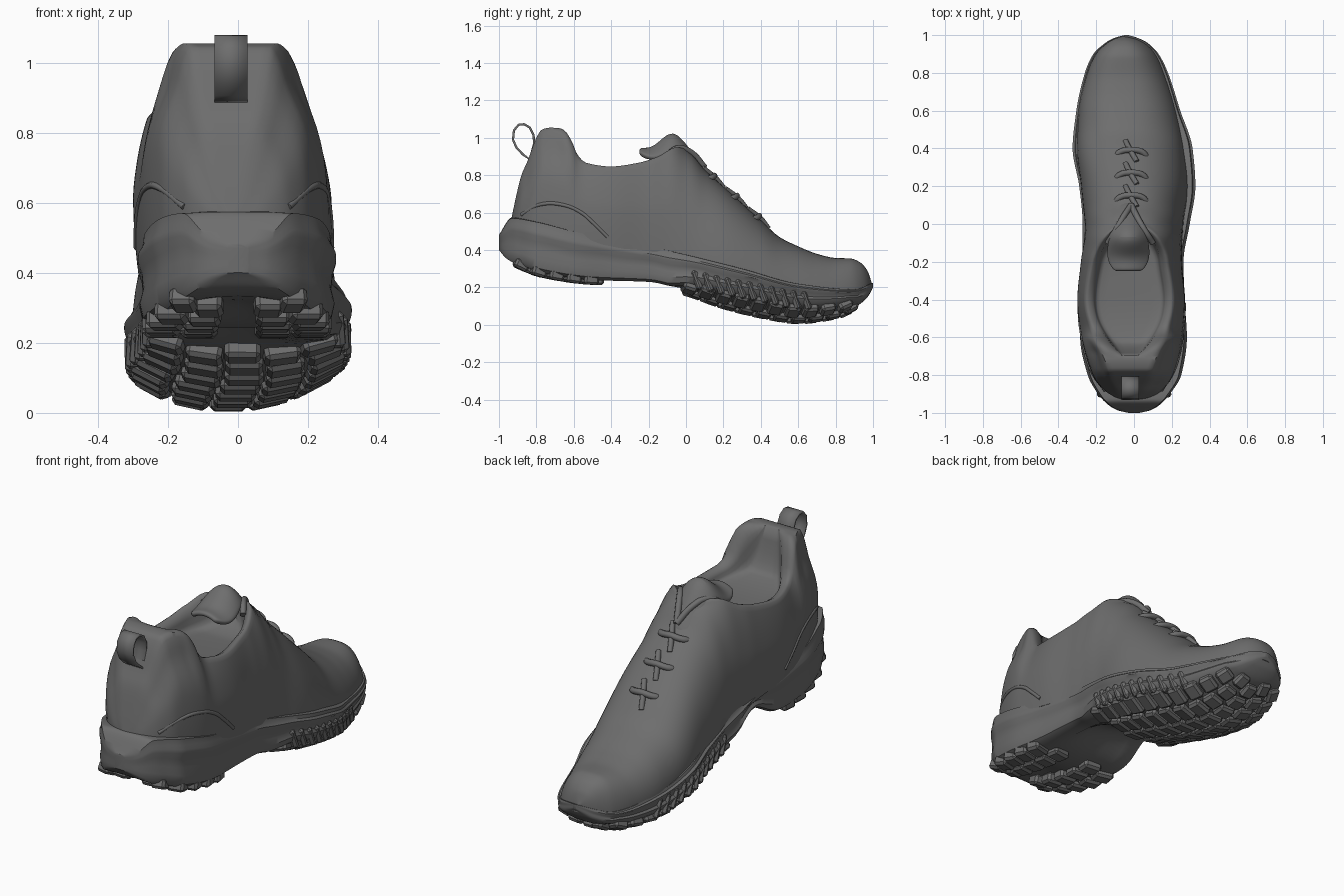
import bpy, bmesh, math
from mathutils import Vector, Matrix

if "Cube" in bpy.data.objects:
    bpy.data.objects.remove(bpy.data.objects["Cube"])

grey = bpy.data.materials.new("dark_grey")
grey.diffuse_color = (0.155, 0.155, 0.155, 1)
grey.use_nodes = True
grey.node_tree.nodes["Principled BSDF"].inputs["Base Color"].default_value = grey.diffuse_color


def curve(*pts):
    """Monotone cubic interpolation through (y, value) pairs."""
    xs, vs = [p[0] for p in pts], [p[1] for p in pts]
    d = [(vs[i + 1] - vs[i]) / (xs[i + 1] - xs[i]) for i in range(len(xs) - 1)]
    m = [d[0]] + [0 if a * b <= 0 else 2 * a * b / (a + b) for a, b in zip(d, d[1:])] + [d[-1]]

    def f(x):
        x = min(max(x, xs[0]), xs[-1])
        i = max(k for k in range(len(d)) if xs[k] <= x)
        h = xs[i + 1] - xs[i]
        t = (x - xs[i]) / h
        return ((2*t**3 - 3*t*t + 1) * vs[i] + (t**3 - 2*t*t + t) * h * m[i]
                + (3*t*t - 2*t**3) * vs[i + 1] + (t**3 - t*t) * h * m[i + 1])
    return f


def finish(name, bm, angle=40):
    bmesh.ops.recalc_face_normals(bm, faces=bm.faces)
    me = bpy.data.meshes.new(name)
    bm.to_mesh(me)
    bm.free()
    ob = bpy.data.objects.new(name, me)
    bpy.context.collection.objects.link(ob)
    me.materials.append(grey)
    bpy.ops.object.select_all(action='DESELECT')
    ob.select_set(True)
    bpy.context.view_layer.objects.active = ob
    bpy.ops.object.shade_smooth_by_angle(angle=math.radians(angle))
    return ob


def loft(name, rows, closed=True, angle=40):
    bm = bmesh.new()
    grid = [[bm.verts.new(p) for p in r] for r in rows]
    n = len(rows[0])
    for a, b in zip(grid, grid[1:]):
        for j in range(n if closed else n - 1):
            k = (j + 1) % n
            bm.faces.new((a[j], a[k], b[k], b[j]))
    if closed:
        bm.faces.new(grid[0])
        bm.faces.new(grid[-1])
    bmesh.ops.remove_doubles(bm, verts=bm.verts, dist=0.0004)
    return finish(name, bm, angle)


def tube(name, pts, r):
    cu = bpy.data.curves.new(name, 'CURVE')
    cu.dimensions = '3D'
    cu.bevel_depth, cu.bevel_resolution, cu.resolution_u = r, 3, 6
    cu.use_fill_caps = True
    sp = cu.splines.new('BEZIER')
    sp.bezier_points.add(len(pts) - 1)
    for bp, p in zip(sp.bezier_points, pts):
        bp.co = p
        bp.handle_left_type = bp.handle_right_type = 'AUTO'
    ob = bpy.data.objects.new(name, cu)
    me = bpy.data.meshes.new_from_object(ob)
    bpy.data.objects.remove(ob)
    bm = bmesh.new()
    bm.from_mesh(me)
    return finish(name, bm, 50)


# Shape curves along the length of the shoe
sole_l = curve((-1, -.03), (-.985, -.09), (-.95, -.145), (-.9, -.19), (-.8, -.245), (-.6, -.285), (-.4, -.285), (-.2, -.272),
               (0, -.272), (.2, -.29), (.4, -.325), (.6, -.305), (.8, -.26), (.9, -.215), (.96, -.15), (.985, -.105), (1, -.05))
sole_r = curve((-1, .03), (-.985, .09), (-.95, .145), (-.9, .19), (-.8, .25), (-.6, .28), (-.4, .268), (-.2, .262),
               (0, .295), (.2, .325), (.4, .31), (.6, .245), (.8, .18), (.9, .13), (.96, .07), (.985, .02), (1, -.03))
up_l = curve((-.935, -.02), (-.92, -.09), (-.88, -.16), (-.8, -.225), (-.6, -.285), (-.4, -.305), (-.2, -.287), (0, -.265),
             (.2, -.28), (.4, -.3), (.6, -.29), (.8, -.245), (.9, -.2), (.95, -.15), (.98, -.1), (.993, -.05))
up_r = curve((-.935, .02), (-.92, .09), (-.88, .16), (-.8, .22), (-.6, .275), (-.4, .285), (-.2, .27), (0, .27),
             (.2, .285), (.4, .265), (.6, .225), (.8, .163), (.9, .118), (.95, .072), (.98, .02), (.993, -.03))
bottom = curve((-1, .4), (-.96, .345), (-.9, .3), (-.75, .245), (-.5, .21), (-.2, .2), (0, .15), (.2, .08), (.4, .03),
               (.6, 0), (.8, .025), (.9, .07), (.97, .14), (1, .2))
line = curve((-1, .48), (-.93, .57), (-.8, .55), (-.6, .5), (-.4, .46), (-.2, .42), (0, .375), (.3, .3), (.6, .22),
             (.9, .19), (1, .225))
top = curve((-.935, .56), (-.91, .68), (-.88, .8), (-.85, .87), (-.8, 1), (-.77, 1.045), (-.72, 1.055), (-.65, 1.03),
            (-.61, .97), (-.58, .9), (-.53, .86), (-.4, .842), (-.25, .86), (-.15, .89), (-.05, .94), (.02, .92),
            (.1, .83), (.2, .74), (.3, .65), (.4, .56), (.5, .47), (.6, .42), (.7, .38), (.8, .358), (.88, .355),
            (.93, .335), (.97, .29), (.993, .225))
open_angle = curve((-.935, 80), (-.85, 70), (-.72, 64), (-.6, 55), (-.4, 45), (-.2, 49), (-.08, 62), (.07, 90), (1, 90))
fullness = curve((-.935, .8), (-.7, .75), (-.4, .65), (-.1, .7), (.2, .85), (.5, .85), (.8, .75), (1, .75))
insole = curve((-.73, 1.2), (-.69, 1.02), (-.66, .9), (-.62, .83), (-.4, .79), (-.15, .78), (-.06, .8), (0, .85), (.06, 1))
crown = curve((-.1, 0), (.1, .07), (.4, .1), (.8, .07), (1, 0))


def rise(y, u):
    """Lift of the underside at a fraction of the half width: domed forefoot, cut-away inner arch."""
    return crown(y) * abs(u) ** 2.3 + (.1 * min(1, -u * 1.6) * math.exp(-((y + .2) / .13) ** 2) if u < 0 else 0)


def surf(y, th, side):
    """Point on the upper at a girth angle: 0 at the sole, open_angle at the rim."""
    z0, zt, l, r = line(y) - .04, top(y), up_l(y), up_r(y)
    c, w = (l + r) / 2, (r - l) / 2
    tm = math.radians(open_angle(y))
    s = math.sin(min(th, tm))
    f = s / math.sin(tm)
    if y < .1:
        w *= 1 - .06 * max(0, 1 - f / .5) * min(1, (.1 - y) / .2)
    if y < -.6:
        w *= 1 - .1 * min(1, (-.6 - y) / .08) * math.exp(-((f - .8) / .15) ** 2)
    x = c - .02 * s + side * w * max(math.cos(min(th, tm)), 0) ** fullness(y)
    return Vector((x, y, z0 + (zt - z0) * f))


# Upper with padded collar and shallow foot bed, rounded behind the heel
N, rows = 16, []
for i in range(141):
    y = .029 - .964 * math.cos(math.pi * i / 140)
    tm, zt = math.radians(open_angle(y)), top(y)
    halves = []
    for side in (1, -1):
        h = [surf(y, tm * k / N, side) for k in range(N + 1)]
        rim, cx = h[-1], (up_l(y) + up_r(y)) / 2 - .02 * math.sin(tm)
        half = abs(rim.x - cx)
        dep = max(zt - insole(y), 0)
        puff = min(.01, half * .15, dep * .1)
        back = math.sqrt(max(.2, 1 - (max(0, -.48 - y) / .24) ** 2))
        for inset, f in ((.01, 0), (.02, 0), (.032, .03), (.044, .15), (.05, .4), (.055, .7),
                         (.062, .9), (.08, .98), (.12, 1)):
            z = zt - f * dep + (puff if inset < .03 else 0)
            q = 1 - (1 - back) * min(1, inset / .04)
            h.append(Vector((cx + side * max((half - inset) * q, half * .15), y, z)))
        halves.append(h)
    rows.append(halves[0] + halves[1][::-1])
loft("upper", rows, angle=60)

# Midsole: contoured side walls with a rib and a hollow underside
rows = []
for i in range(121):
    y = -math.cos(math.pi * i / 120)
    l, r, zb, zl = sole_l(y), sole_r(y), bottom(y), line(y)
    c, w = (l + r) / 2, (r - l) / 2
    fade = min(1, (1 - abs(y)) / .12)
    zb += .03 * fade
    arch = .07 * math.exp(-((y + .22) / .16) ** 2) + .04 * math.exp(-((y + .75) / .12) ** 2)
    h = max(zl - zb, .02)
    wave = .012 * math.sin(y * 24) * fade
    prof = [(0, arch / h), (.3, arch * .8 / h), (.62, 0), (.86, 0), (.95, .07), (.985, .25), (.95, .42 + wave),
            (.965, .6 + wave), (1, .72), (1, .8), (.96, .88), (.945, 1), (.5, 1.02), (0, 1.02)]

    def place(a, b):
        return (c + w * a, y, zb + h * b + rise(y, a) * max(0, 1 - b))

    rows.append([place(a, b) for a, b in prof] + [place(-a, b) for a, b in prof[-2:0:-1]])
loft("midsole", rows, angle=35)

# Outsole lugs in staggered rows, and slanted ribs on the forefoot walls
bm = bmesh.new()


def block(loc, size, tilt=0.0, yaw=0.0, roll=0.0):
    m = (Matrix.Translation(loc) @ Matrix.Rotation(yaw, 4, 'Z') @ Matrix.Rotation(roll, 4, 'Y')
         @ Matrix.Rotation(tilt, 4, 'X') @ Matrix.Diagonal((*size, 1)))
    vs = bmesh.ops.create_cube(bm, size=1, matrix=m)['verts']
    es = list({e for v in vs for e in v.link_edges})
    bmesh.ops.bevel(bm, geom=es, offset=.012, segments=1, affect='EDGES')


for y0, count in ((-.88, 5), (.02, 10)):
    for i in range(count):
        for j in range(5):
            y = y0 + i * .092 + (.03 if j % 2 else 0)
            u = (j - 2) / 2 * .76
            if y0 < 0 and j == 2:
                continue
            l, r = sole_l(y), sole_r(y)
            slope = math.atan((bottom(y + .02) - bottom(y - .02)) / .04)
            w = (r - l) / 2
            roll = -math.atan((rise(y, u + .1) - rise(y, u - .1)) / (.2 * w))
            block(((l + r) / 2 + u * w, y, bottom(y) + .032 + rise(y, u)), (w * .36, .08, .055), slope, .3 * u, roll)
for side, edge in ((1, sole_r), (-1, sole_l)):
    for i in range(11):
        y = .06 + i * .058
        block((edge(y) - side * .024, y, bottom(y) + .06 + crown(y) * .8), (.045, .034, .11), .35,
              -math.atan((edge(y + .02) - edge(y - .02)) / .04))
finish("outsole_lugs", bm, 30)

# Faint raised seams on both sides of the heel
for side, tag in ((1, "right"), (-1, "left")):
    tube("heel_seam_" + tag, [surf(y, a, side) - Vector((side * .004, 0, 0)) for y, a in
         ((-.88, .22), (-.78, .24), (-.66, .26), (-.56, .28), (-.5, .2), (-.42, .08))], .01)

# Tongue: an arched pad rising out of the throat
rows = []
for y, z, w, drop in ((.12, .79, .05, .02), (.04, .89, .06, .03), (-.03, .985, .08, .06), (-.07, 1.02, .095, .09),
                      (-.11, .995, .105, .09), (-.16, .945, .11, .06), (-.21, .93, .1, .04), (-.25, .935, .07, .02)):
    rows.append([(-.03 + w * k / 5, y, z - drop * (k / 5) ** 2) for k in range(-5, 6)])
tongue = loft("tongue", rows, closed=False, angle=60)
mod = tongue.modifiers.new("thickness", 'SOLIDIFY')
mod.thickness, mod.offset = .03, 0
mod = tongue.modifiers.new("soft", 'SUBSURF')
mod.levels = mod.render_levels = 2


# Laces: looped bars over the instep, short links between them, two strands up the throat
def over(x, y, lift=.012):
    return (x - .015, y, top(y) - 4.5 * x * x + lift)


for i, y in enumerate((.38, .26, .14)):
    tube(f"lace_bar_{i}", [over(-.085, y - .03, -.01), over(-.06, y), over(0, y + .012, .016), over(.06, y),
                           over(.085, y - .03, -.01)], .016)
    tube(f"lace_link_{i}", [over(-.03, y + .06, -.002), over(-.01, y + .02, .008), over(.03, y - .05, .002)], .014)
for side, tag in ((1, "right"), (-1, "left")):
    tube("lace_strand_" + tag, [over(0, .1, .012), (side * .04 - .02, .03, .92),
                                (side * .08 - .02, -.04, .945), (side * .12 - .02, -.1, .91)], .016)

# Heel pull loop
path = [(-.835, .885), (-.87, .91), (-.905, .945), (-.925, .99), (-.92, 1.04), (-.895, 1.07), (-.865, 1.073),
        (-.835, 1.055), (-.815, 1.015), (-.812, .97), (-.825, .92), (-.835, .885)]
loop = loft("heel_loop", [[(x, y, z) for x in (-.067, .027)] for y, z in path], closed=False, angle=60)
mod = loop.modifiers.new("thickness", 'SOLIDIFY')
mod.thickness, mod.offset = .012, 0
